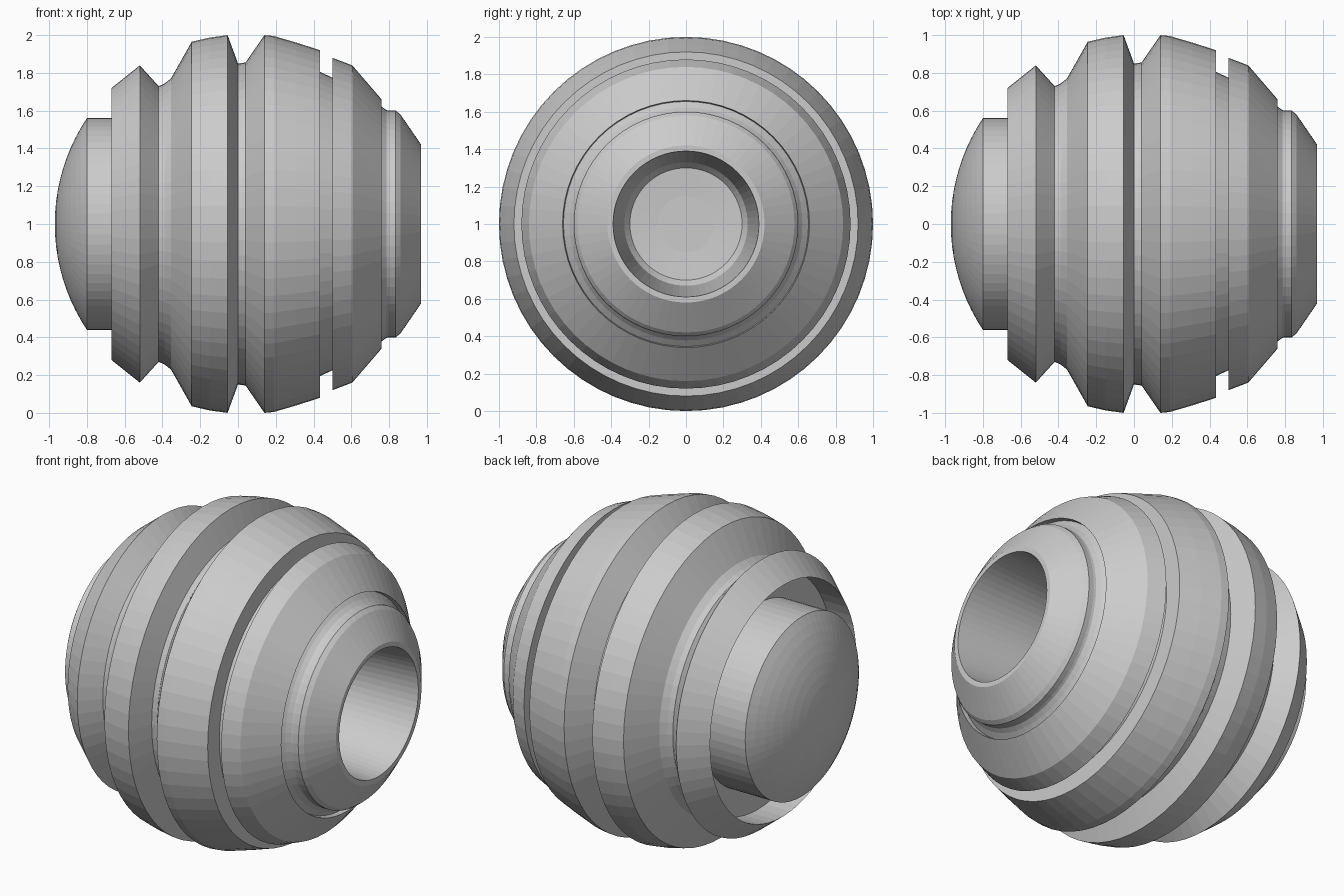
import bpy
import bmesh
from math import asin, cos, sin, pi
from mathutils import Matrix

cube = bpy.data.objects.get("Cube")
if cube:
    bpy.data.objects.remove(cube, do_unlink=True)

SEGMENTS = 64
TINY = 1e-5

grey = bpy.data.materials.new("plain_grey")
grey.use_nodes = True
grey.diffuse_color = (0.6, 0.6, 0.6, 1)
grey.node_tree.nodes["Principled BSDF"].inputs["Base Color"].default_value = (0.6, 0.6, 0.6, 1)


def lathe(name, profile):
    """Turn (x, radius) points about the horizontal x axis at z = 1."""
    bm = bmesh.new()
    rings = []
    for x, r in profile:
        if r < TINY:
            rings.append([bm.verts.new((x, 0, 1))] * SEGMENTS)
        else:
            angles = [2 * pi * i / SEGMENTS for i in range(SEGMENTS)]
            rings.append([bm.verts.new((x, r * sin(a), 1 + r * cos(a))) for a in angles])
    for a, b in zip(rings, rings[1:]):
        for i in range(SEGMENTS):
            j = (i + 1) % SEGMENTS
            corners = list(dict.fromkeys((a[i], b[i], b[j], a[j])))
            bm.faces.new(corners[::-1])
    mesh = bpy.data.meshes.new(name)
    bm.to_mesh(mesh)
    bm.free()
    mesh.materials.append(grey)
    obj = bpy.data.objects.new(name, mesh)
    bpy.context.collection.objects.link(obj)
    return obj


# Domed plug: spherical cap, then a straight neck down into the recess
plug_r, cap_h = 0.56, 0.17
ball = (plug_r ** 2 + cap_h ** 2) / (2 * cap_h)
sweep = asin(plug_r / ball)
cap = [(-0.97 + ball * (1 - cos(sweep * i / 10)), ball * sin(sweep * i / 10))
       for i in range(11)]
lathe("domed_plug", cap + [(-0.5, plug_r)])

# Collar with a hollow inside around the plug
lathe("rear_collar", [(-0.5, 0.56), (-0.5, 0.72), (-0.67, 0.72), (-0.52, 0.84), (-0.42, 0.73)])

# Wide ridges around the middle
lathe("left_ridge", [(-0.42, 0.73), (-0.39, 0.743), (-0.355, 0.77), (-0.245, 0.965),
                     (-0.15, 0.987), (-0.055, 1.0), (0.0, 0.85)])
lathe("right_ridge", [(0.0, 0.85), (0.04, 0.855), (0.14, 1.0), (0.19, 0.995),
                      (0.31, 0.96), (0.435, 0.92)])

# Narrow groove and the sloping shoulder
lathe("groove", [(0.435, 0.92), (0.435, 0.805), (0.5, 0.775), (0.5, 0.88)])
lathe("shoulder", [(0.5, 0.88), (0.605, 0.84), (0.76, 0.66), (0.73, 0.655)])

# Rounded nose with its rim
lathe("nose", [(0.73, 0.655), (0.76, 0.622), (0.785, 0.603), (0.8, 0.6), (0.835, 0.6),
               (0.86, 0.58), (0.97, 0.42), (0.97, 0.39)])

# Deep tapered bore closed by a shallow bowl
lathe("bore", [(0.97, 0.39), (0.15, 0.33), (0.11, 0.3), (0.1, 0.15), (0.1, 0)])
